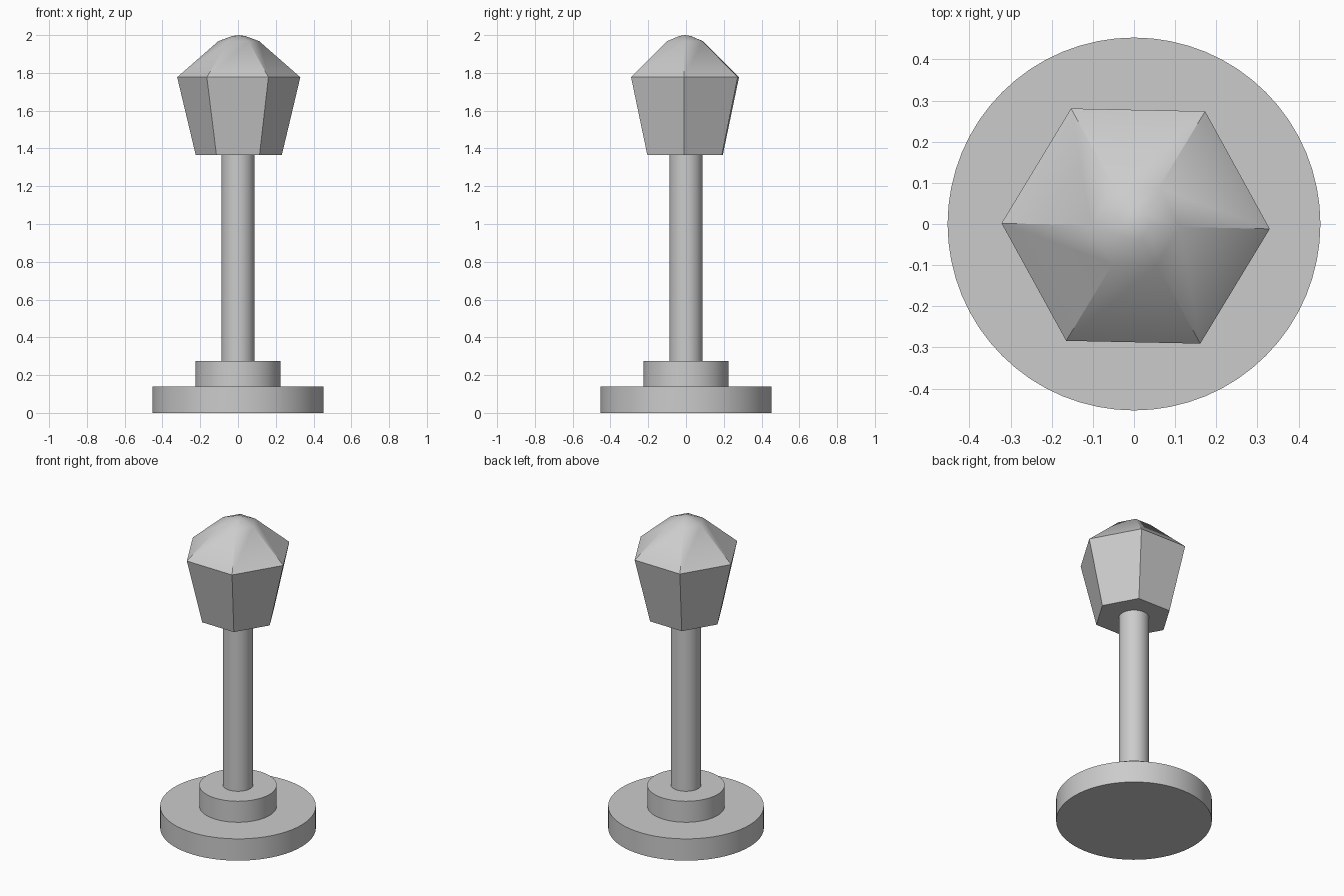
import bpy, bmesh
from math import cos, sin, pi, radians

cube = bpy.data.objects.get("Cube")
if cube:
    bpy.data.objects.remove(cube, do_unlink=True)

GREY = (0.6, 0.6, 0.6, 1)
grey = bpy.data.materials.new("plain grey")
grey.use_nodes = True
grey.diffuse_color = GREY
grey.node_tree.nodes["Principled BSDF"].inputs["Base Color"].default_value = GREY


def turned(name, profile, sides, centre=(0, 0), turn=0.0):
    """Spin (radius, height) points round a vertical axis; radius 0 is a tip."""
    bm = bmesh.new()
    rings = []
    for r, z in profile:
        count = sides if r else 1
        rings.append([bm.verts.new((r * cos(turn + 2 * pi * i / sides),
                                    r * sin(turn + 2 * pi * i / sides), z))
                      for i in range(count)])
    for low, high in zip(rings, rings[1:]):
        for i in range(sides):
            j = (i + 1) % sides
            if len(high) == 1:
                bm.faces.new((low[i], low[j], high[0]))
            else:
                bm.faces.new((low[i], low[j], high[j], high[i]))
    bm.faces.new(rings[0][::-1])
    if len(rings[-1]) > 1:
        bm.faces.new(rings[-1])
    mesh = bpy.data.meshes.new(name)
    bm.to_mesh(mesh)
    bm.free()
    obj = bpy.data.objects.new(name, mesh)
    obj.location = (*centre, 0)
    mesh.materials.append(grey)
    bpy.context.collection.objects.link(obj)
    bpy.ops.object.select_all(action='DESELECT')
    obj.select_set(True)
    bpy.context.view_layer.objects.active = obj
    bpy.ops.object.shade_smooth_by_angle(angle=radians(30))
    return obj


# Round foot, step and column
turned("base_disc", [(0.453, 0), (0.453, 0.14)], 64)
turned("base_step", [(0.225, 0.14), (0.225, 0.275)], 64)
turned("column", [(0.088, 0.275), (0.088, 1.365)], 48)

# Six-sided head with a softly rounded tip
turned("faceted_head",
       [(0.228, 1.365), (0.326, 1.777), (0.108, 1.968), (0.035, 1.995), (0, 2.0)],
       6, centre=(0.004, -0.005), turn=radians(-1.2))
